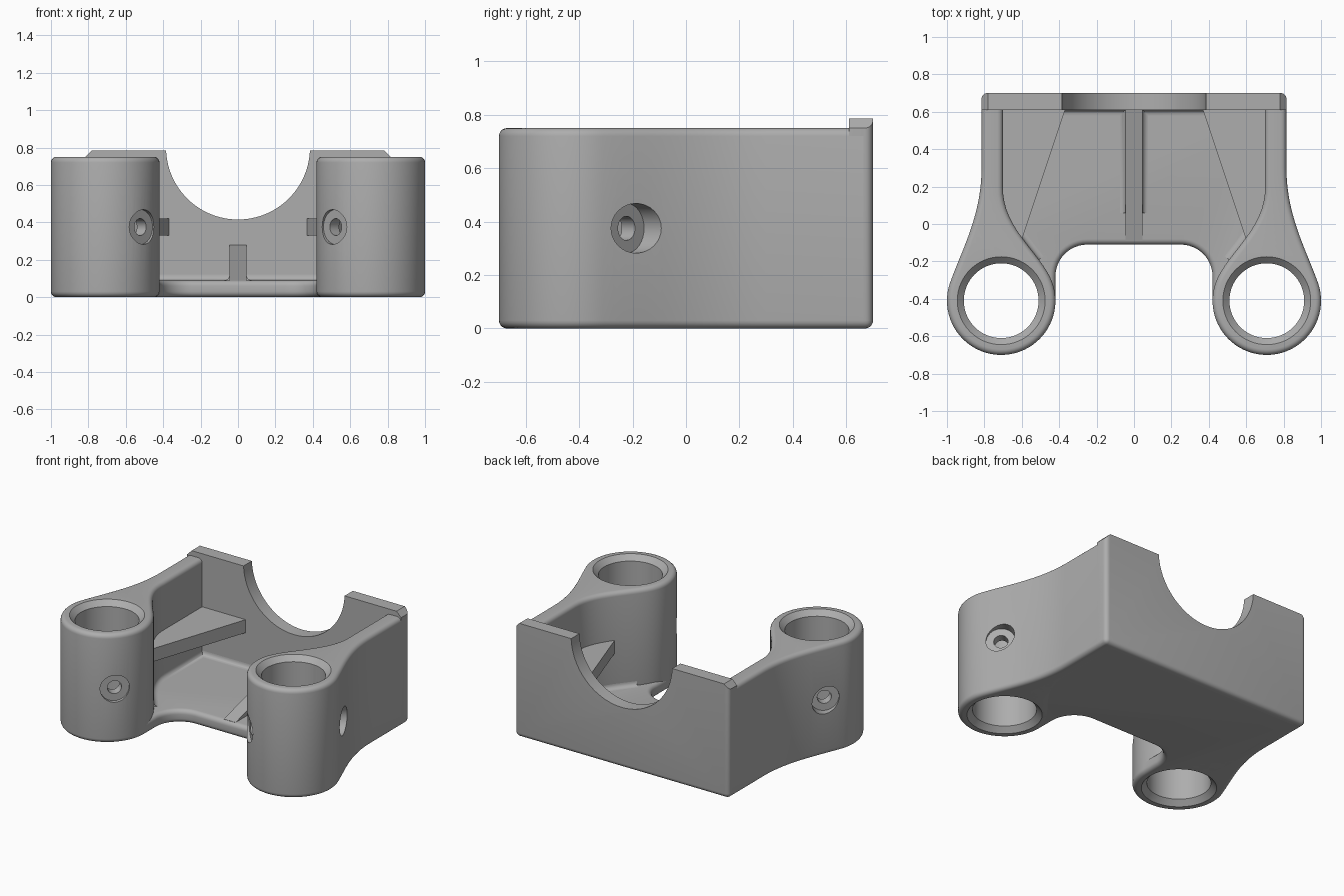
import bpy, bmesh
from math import sin, cos, pi, radians
from mathutils import Vector, Matrix
from mathutils.geometry import interpolate_bezier

cube = bpy.data.objects.get("Cube")
if cube:
    bpy.data.objects.remove(cube, do_unlink=True)

grey = bpy.data.materials.new("plain grey")
grey.use_nodes = True
GREY = (0.42, 0.42, 0.42, 1)
grey.diffuse_color = GREY
grey.node_tree.nodes["Principled BSDF"].inputs["Base Color"].default_value = GREY

HEIGHT, FLOOR, ROUND = 0.75, 0.09, 0.03
CX, CY, R = 0.71, -0.41, 0.29          # post centre and radius


def finish(name, bm):
    bmesh.ops.recalc_face_normals(bm, faces=bm.faces)
    me = bpy.data.meshes.new(name)
    bm.to_mesh(me)
    bm.free()
    me.materials.append(grey)
    ob = bpy.data.objects.new(name, me)
    bpy.context.collection.objects.link(ob)
    return ob


def prism(name, points, a, b, place, rule=None):
    """Extrude a 2D outline from a to b; round the edges whose midpoint meets the rule."""
    bm = bmesh.new()
    face = bm.faces.new([bm.verts.new(place(u, v, a)) for u, v in points])
    new = bmesh.ops.extrude_face_region(bm, geom=[face])["geom"]
    shift = Vector(place(0, 0, b)) - Vector(place(0, 0, a))
    bmesh.ops.translate(bm, verts=[g for g in new if isinstance(g, bmesh.types.BMVert)], vec=shift)
    if rule:
        edges = [e for e in bm.edges if rule((e.verts[0].co + e.verts[1].co) / 2)]
        bmesh.ops.bevel(bm, geom=edges, offset=ROUND, segments=5, profile=0.5,
                        affect="EDGES", clamp_overlap=False)
    return finish(name, bm)


def lathe(name, rings, matrix, sides=48):
    """Closed turned solid from (radius, height) rings."""
    bm = bmesh.new()
    loops = [[bm.verts.new((r * cos(2 * pi * i / sides), r * sin(2 * pi * i / sides), z))
              for i in range(sides)] for r, z in rings]
    for lo, hi in zip(loops, loops[1:]):
        for i in range(sides):
            j = (i + 1) % sides
            bm.faces.new((lo[i], lo[j], hi[j], hi[i]))
    bm.faces.new(loops[0])
    bm.faces.new(loops[-1])
    bm.transform(matrix)
    return finish(name, bm)


def mirror(ob):
    ob.modifiers.new("mirror", "MIRROR").use_mirror_merge = False


def cut(ob, cutter):
    m = ob.modifiers.new("cut", "BOOLEAN")
    m.operation, m.object, m.solver = "DIFFERENCE", cutter, "EXACT"


def bake(ob):
    """Apply all modifiers and shade by angle."""
    bpy.context.view_layer.update()
    graph = bpy.context.evaluated_depsgraph_get()
    ob.data = bpy.data.meshes.new_from_object(ob.evaluated_get(graph))
    ob.modifiers.clear()
    bpy.ops.object.select_all(action="DESELECT")
    ob.select_set(True)
    bpy.context.view_layer.objects.active = ob
    bpy.ops.object.shade_smooth_by_angle(angle=radians(35))


def arc(cx, cy, r, start, end, n):
    return [(cx + r * cos(radians(start + (end - start) * i / n)),
             cy + r * sin(radians(start + (end - start) * i / n))) for i in range(n + 1)]


def bezier(*ctrl, n=16):
    return [(p.x, p.y) for p in interpolate_bezier(*[Vector(c).to_3d() for c in ctrl], n)]


flat = lambda u, v, w: (u, v, w)       # outline in plan
upright = lambda u, v, w: (u, w, v)    # outline seen from the front
sideways = lambda u, v, w: (w, u, v)   # outline seen from the side

# Side walls flowing into the round posts
post = arc(CX, CY, R, 160, 380, 44)
inner = bezier((0.70, 0.2), (0.71, -0.02), (0.492, -0.16), post[0])
outer = bezier(post[-1], (0.914, -0.123), (0.815, 0.05), (0.815, 0.3))
walls = prism("side_walls_and_posts",
              [(0.70, 0.665)] + inner[:-1] + post + outer[1:] + [(0.815, 0.665)],
              0, HEIGHT, flat,
              lambda p: (p.z < 0.01 or p.z > HEIGHT - 0.01) and p.y < 0.66)
mirror(walls)

# Floor with a notched front edge
half = arc(0.25, -0.28, 0.17, 90, 0, 12) + [(0.42, CY), (0.70, CY), (0.76, 0), (0.76, 0.65)]
floor = prism("floor", half + [(-x, y) for x, y in reversed(half)], 0, FLOOR, flat,
              lambda p: abs(p.x) < 0.425 and p.y < 0 and (p.z < 0.01 or p.z > FLOOR - 0.01))

# Back plate with a round cradle
cradle = arc(0, 0.80, 0.385, -2.2, -177.8, 48)
back = prism("back_plate",
             [(-0.815, 0), (0.815, 0), (0.815, HEIGHT), (0.78, 0.785)] + cradle
             + [(-0.78, 0.785), (-0.815, HEIGHT)],
             0.61, 0.70, upright,
             lambda p: p.y > 0.62 and p.z < 0.6 and (p.z < 0.01 or abs(p.x) > 0.8))

# Triangular shelves in the back corners
shelves = prism("corner_shelves",
                [(0.605, -0.10), (0.365, 0.62), (0.75, 0.62), (0.75, 0.15), (0.68, -0.05)],
                0.33, 0.42, flat)
mirror(shelves)

# Sloping rib along the middle of the floor
rib = prism("centre_rib", [(-0.09, 0.05), (-0.09, FLOOR), (0.62, 0.282), (0.62, 0.05)],
            -0.045, 0.045, sideways)

# Hollow fillet where the floor meets the walls and the rib
path = [Vector(p) for p in reversed(inner) if p[1] > -0.2]
path += [Vector(p) for p in ((0.70, 0.61), (0.045, 0.61), (0.045, 0.06))]
section = [(-0.005, -0.005)] + [(ROUND * (1 - sin(a)), ROUND * (1 - cos(a)))
                                for a in (i * pi / 12 for i in range(7))]
bm = bmesh.new()
rows = []
for i, p in enumerate(path):
    before = (p - path[i - 1]).normalized() if i else (path[1] - p).normalized()
    after = (path[i + 1] - p).normalized() if i < len(path) - 1 else before
    n = Vector((-before.y - after.y, before.x + after.x))
    n *= 2 / n.length_squared
    rows.append([bm.verts.new((p.x + n.x * u, p.y + n.y * u, FLOOR + v)) for u, v in section])
for a, b in zip(rows, rows[1:]):
    for k in range(len(section)):
        j = (k + 1) % len(section)
        bm.faces.new((a[k], a[j], b[j], b[k]))
bm.faces.new(rows[0])
bm.faces.new(rows[-1])
fillet = finish("floor_fillet", bm)
mirror(fillet)

# Cutters: chamfered post bores and diagonal screw holes with round recesses
bore = lathe("bore_cutter", [(0.27, -0.035), (0.20, 0.035), (0.20, HEIGHT - 0.035),
                             (0.27, HEIGHT + 0.035)], Matrix.Translation((CX, CY, 0)), 64)
diagonal = Vector((1, 1, 0)).to_track_quat("Z", "Y").to_matrix().to_4x4()
screw = lathe("screw_cutter", [(0.093, -0.5), (0.093, -0.265), (0.045, -0.265),
                               (0.045, 0.265), (0.093, 0.265), (0.093, 0.5)],
              Matrix.Translation((CX, CY, 0.375)) @ diagonal, 32)
for cutter in (bore, screw):
    cutter.hide_render = True
    mirror(cutter)
cut(walls, bore)
cut(walls, screw)
cut(floor, bore)

for ob in (walls, floor, back, shelves, rib, fillet):
    bake(ob)
for cutter in (bore, screw):
    bpy.data.objects.remove(cutter, do_unlink=True)
